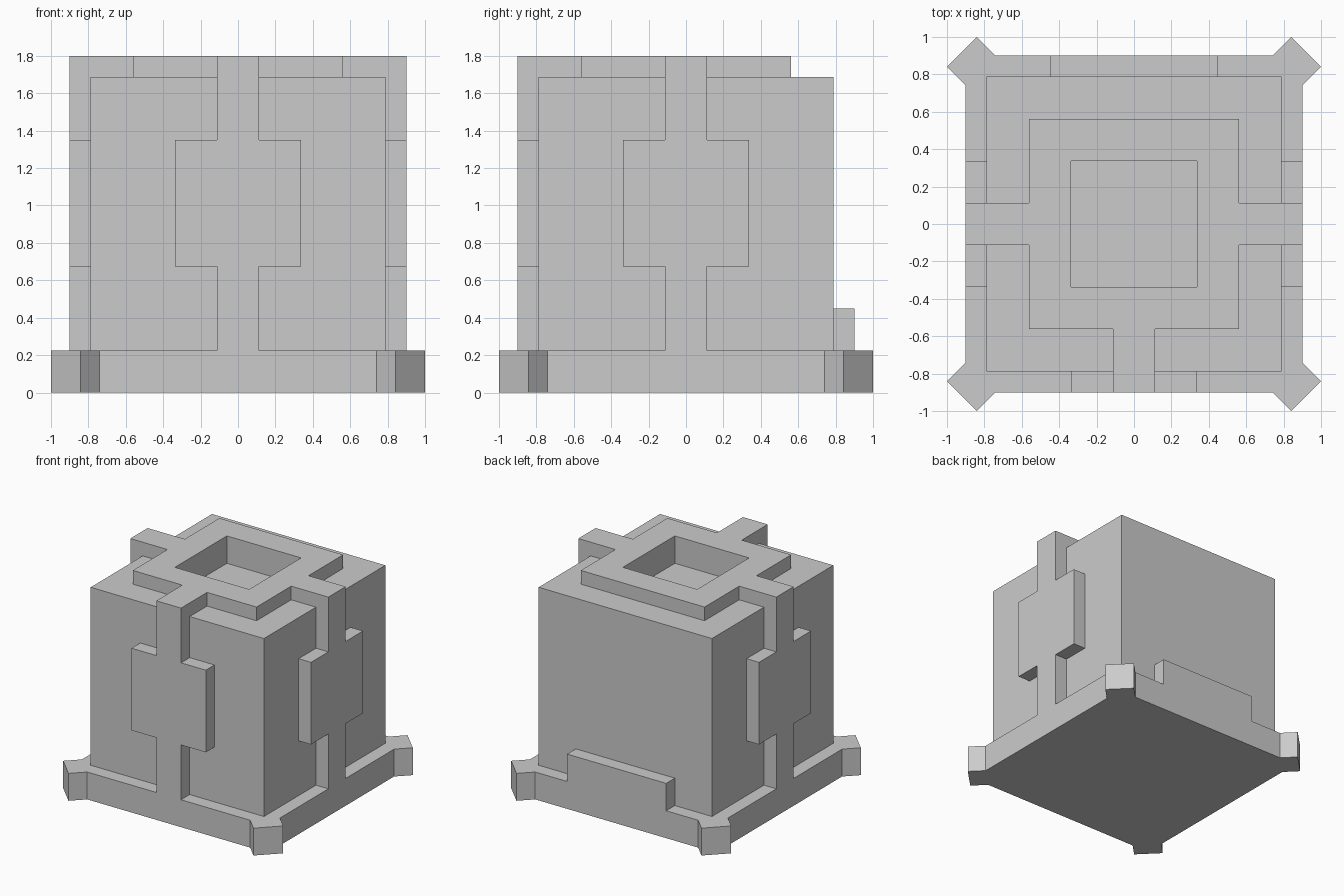
import bpy, bmesh, math
from mathutils import Matrix

if "Cube" in bpy.data.objects:
    bpy.data.objects.remove(bpy.data.objects["Cube"])

U = 1.8 / 16  # modular unit of the design


def finish(bm, name, matrix=Matrix()):
    bm.transform(matrix)
    bmesh.ops.recalc_face_normals(bm, faces=bm.faces)
    mesh = bpy.data.meshes.new(name)
    bm.to_mesh(mesh)
    bm.free()
    obj = bpy.data.objects.new(name, mesh)
    bpy.context.collection.objects.link(obj)
    return obj


def square_loft(name, steps):
    """Stack square rings given as (half width, height) and cap both ends."""
    bm = bmesh.new()
    rings = [[bm.verts.new((sx * h, sy * h, z))
              for sx, sy in ((-1, -1), (1, -1), (1, 1), (-1, 1))]
             for h, z in steps]
    for a, b in zip(rings, rings[1:]):
        for i in range(4):
            j = (i + 1) % 4
            bm.faces.new((a[i], a[j], b[j], b[i]))
    bm.faces.new(rings[0])
    bm.faces.new(rings[-1])
    return finish(bm, name)


def mirrored_plate(name, half, y0, y1, matrix=Matrix()):
    """Extrude a symmetric (x, z) outline, given by its right half, along y."""
    bm = bmesh.new()
    outline = half + [(-x, z) for x, z in reversed(half)]
    face = bm.faces.new([bm.verts.new((x, y0, z)) for x, z in outline])
    out = bmesh.ops.extrude_face_region(bm, geom=[face])["geom"]
    verts = [v for v in out if isinstance(v, bmesh.types.BMVert)]
    bmesh.ops.translate(bm, verts=verts, vec=(0, y1 - y0, 0))
    return finish(bm, name, matrix)


# Body: base slab, main block, raised top rim and sunken square recess
square_loft("box_body", [
    (8 * U, 0), (8 * U, 2 * U), (7 * U, 2 * U), (7 * U, 15 * U),
    (5 * U, 15 * U), (5 * U, 16 * U), (3 * U, 16 * U), (3 * U, 14 * U)])

# Straps with a wide plate, and arms joining them to the rim on three sides
strap = [(U, 2 * U), (U, 6 * U), (3 * U, 6 * U),
         (3 * U, 12 * U), (U, 12 * U), (U, 16 * U)]
arm = [(U, 15 * U), (U, 16 * U)]
for side, angle in (("front", 0), ("right", 90), ("left", -90)):
    turn = Matrix.Rotation(math.radians(angle), 4, "Z")
    mirrored_plate(side + "_strap", strap, -8 * U, -7 * U, turn)
    mirrored_plate(side + "_top_arm", arm, -7 * U, -5 * U, turn)

# Low plate on the back
mirrored_plate("back_plate", [(4 * U, 2 * U), (4 * U, 4 * U)], 7 * U, 8 * U)

# Diagonal corner feet
reach = 1 - U * math.sqrt(2)
for sx, x_name in ((-1, "left"), (1, "right")):
    for sy, y_name in ((-1, "front"), (1, "back")):
        bm = bmesh.new()
        bmesh.ops.create_cube(bm, size=2 * U)
        finish(bm, f"{y_name}_{x_name}_foot",
               Matrix.Translation((sx * reach, sy * reach, U))
               @ Matrix.Rotation(math.radians(45), 4, "Z"))
